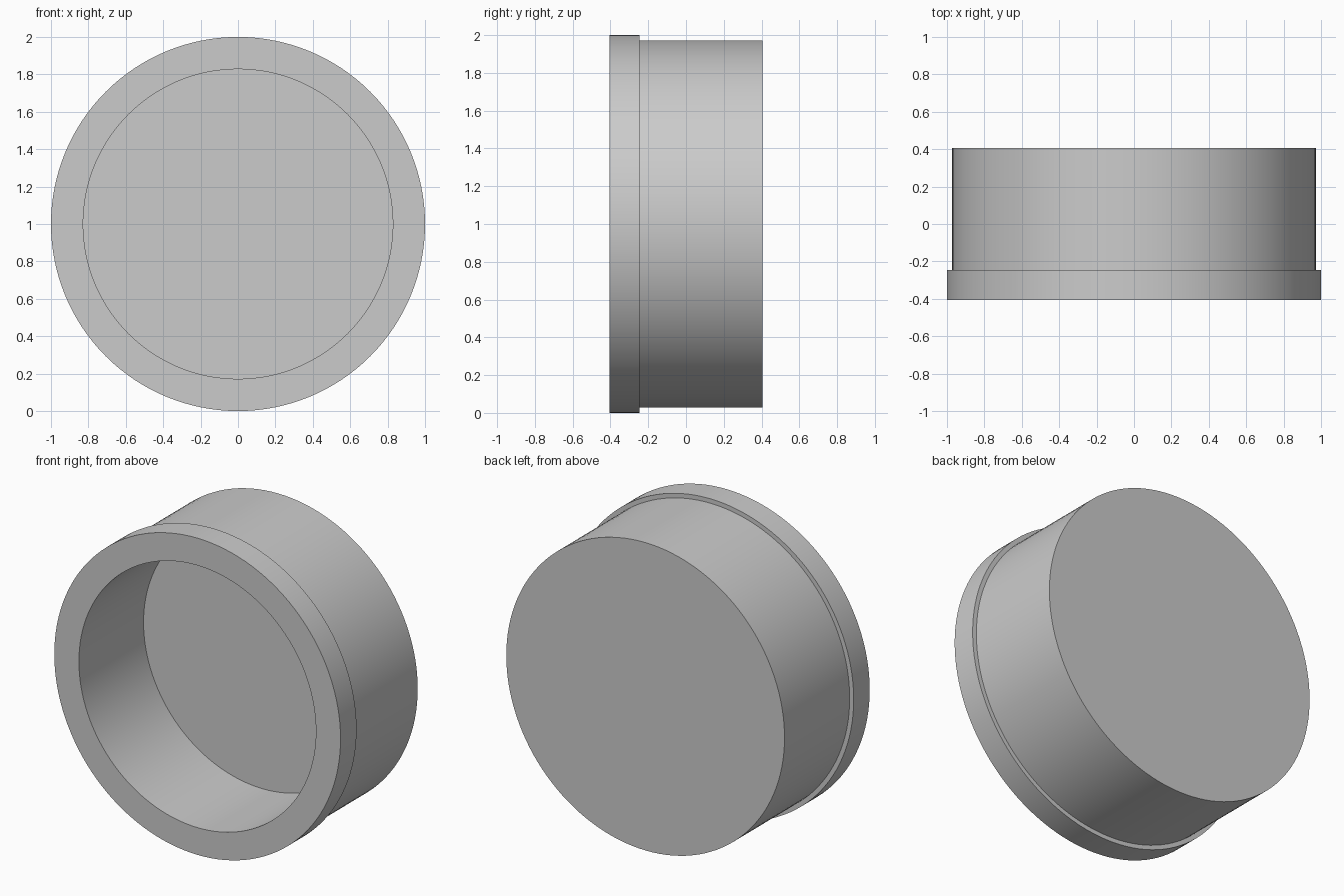
import bpy
import bmesh
import math
from mathutils import Matrix, Vector

default = bpy.data.objects.get("Cube")
if default:
    bpy.data.objects.remove(default, do_unlink=True)

# Main sizes
SEGMENTS = 128
HALF_DEPTH = 0.405
RIM_RADIUS, BODY_RADIUS, BORE_RADIUS = 1.0, 0.972, 0.828
RIM_BACK = -0.245
FLOOR = 0.24

grey = bpy.data.materials.new("plain grey")
grey.use_nodes = True
colour = (0.6, 0.6, 0.6, 1)
grey.diffuse_color = colour
grey.node_tree.nodes["Principled BSDF"].inputs["Base Color"].default_value = colour


def lathe(name, profile):
    """Spin a (radius, y) profile around the y axis, standing on z = 0."""
    bm = bmesh.new()
    verts = [bm.verts.new((r, y, 0)) for r, y in profile]
    edges = [bm.edges.new(pair) for pair in zip(verts, verts[1:])]
    bmesh.ops.spin(bm, geom=verts + edges, cent=(0, 0, 0), axis=(0, 1, 0),
                   angle=math.tau, steps=SEGMENTS, use_merge=True)
    bmesh.ops.remove_doubles(bm, verts=bm.verts, dist=1e-5)
    # Close the cavity floor and the back with flat discs
    bmesh.ops.holes_fill(bm, edges=[e for e in bm.edges if e.is_boundary], sides=0)
    bmesh.ops.recalc_face_normals(bm, faces=bm.faces)
    bmesh.ops.transform(bm, matrix=Matrix.Translation(Vector((0, 0, RIM_RADIUS))),
                        verts=bm.verts)
    mesh = bpy.data.meshes.new(name)
    bm.to_mesh(mesh)
    bm.free()
    obj = bpy.data.objects.new(name, mesh)
    bpy.context.collection.objects.link(obj)
    mesh.materials.append(grey)
    bpy.ops.object.select_all(action="DESELECT")
    obj.select_set(True)
    bpy.context.view_layer.objects.active = obj
    bpy.ops.object.shade_smooth_by_angle(angle=math.radians(30))
    return obj


# Hollow cup with a stepped rim around the open front
lathe("rimmed_cup", [
    (BORE_RADIUS, FLOOR),
    (BORE_RADIUS, -HALF_DEPTH),
    (RIM_RADIUS, -HALF_DEPTH),
    (RIM_RADIUS, RIM_BACK),
    (BODY_RADIUS, RIM_BACK),
    (BODY_RADIUS, HALF_DEPTH),
])
